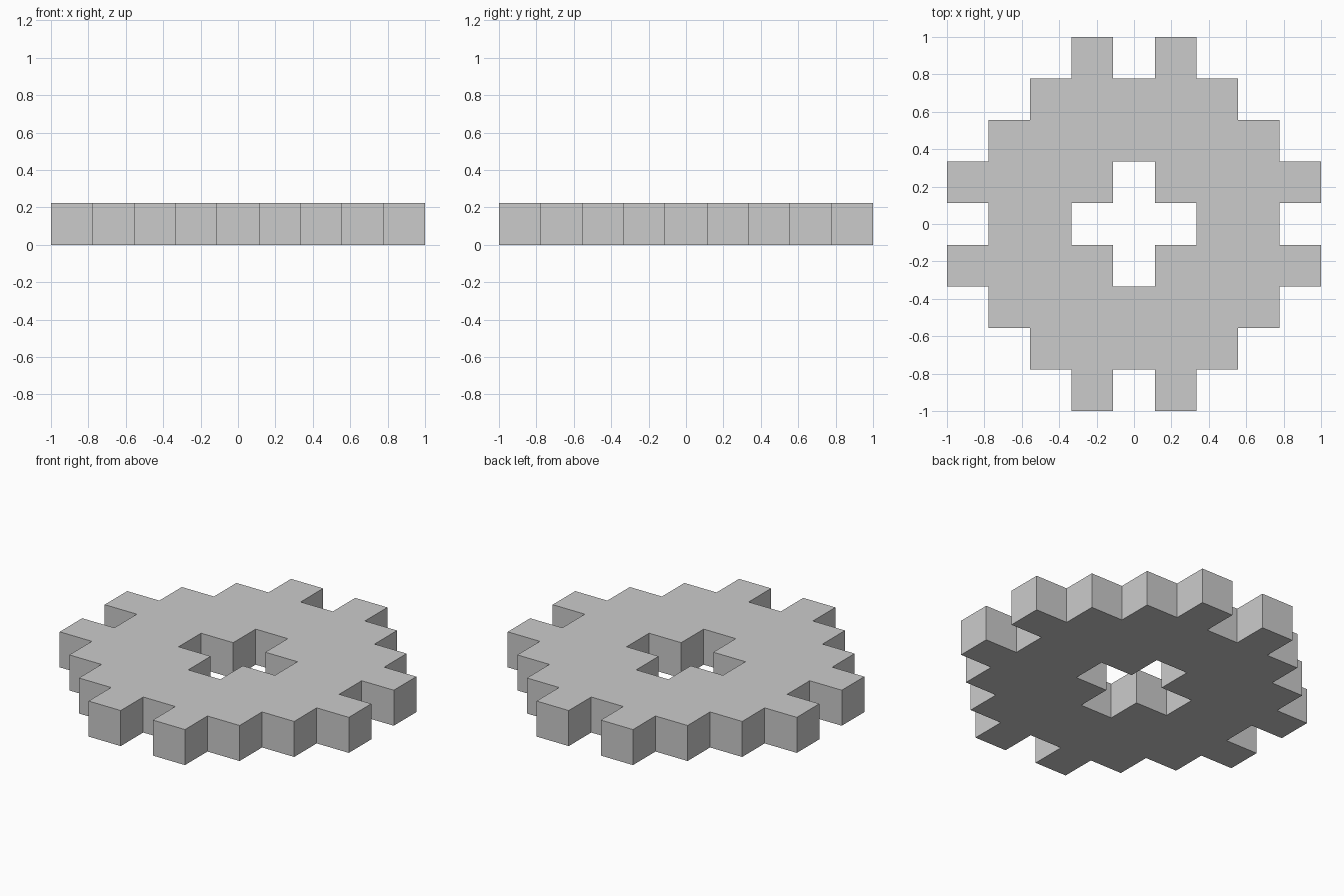
import bpy
import bmesh

if "Cube" in bpy.data.objects:
    bpy.data.objects.remove(bpy.data.objects["Cube"])

CELL = 2 / 9
# filled columns (first, last) by distance from the middle row, mirrored in x and y
SPANS = [(2, 3), (1, 4), (0, 3), (0, 2), (1, 1)]

bm = bmesh.new()
corners = {}


def corner(i, j):
    if (i, j) not in corners:
        corners[i, j] = bm.verts.new(((i - 0.5) * CELL, (j - 0.5) * CELL, 0))
    return corners[i, j]


# stepped gear outline, laid out as square cells
for j in range(-4, 5):
    first, last = SPANS[abs(j)]
    for i in range(-4, 5):
        if first <= abs(i) <= last:
            bm.faces.new([corner(i, j), corner(i + 1, j),
                          corner(i + 1, j + 1), corner(i, j + 1)])

# raise the outline to one cell thick, keeping the underside
result = bmesh.ops.extrude_face_region(bm, geom=bm.faces[:], use_keep_orig=True)
top = [g for g in result["geom"] if isinstance(g, bmesh.types.BMVert)]
bmesh.ops.translate(bm, verts=top, vec=(0, 0, CELL))
bmesh.ops.recalc_face_normals(bm, faces=bm.faces[:])

mesh = bpy.data.meshes.new("gear_plate")
bm.to_mesh(mesh)
bm.free()
bpy.context.collection.objects.link(bpy.data.objects.new("gear_plate", mesh))
